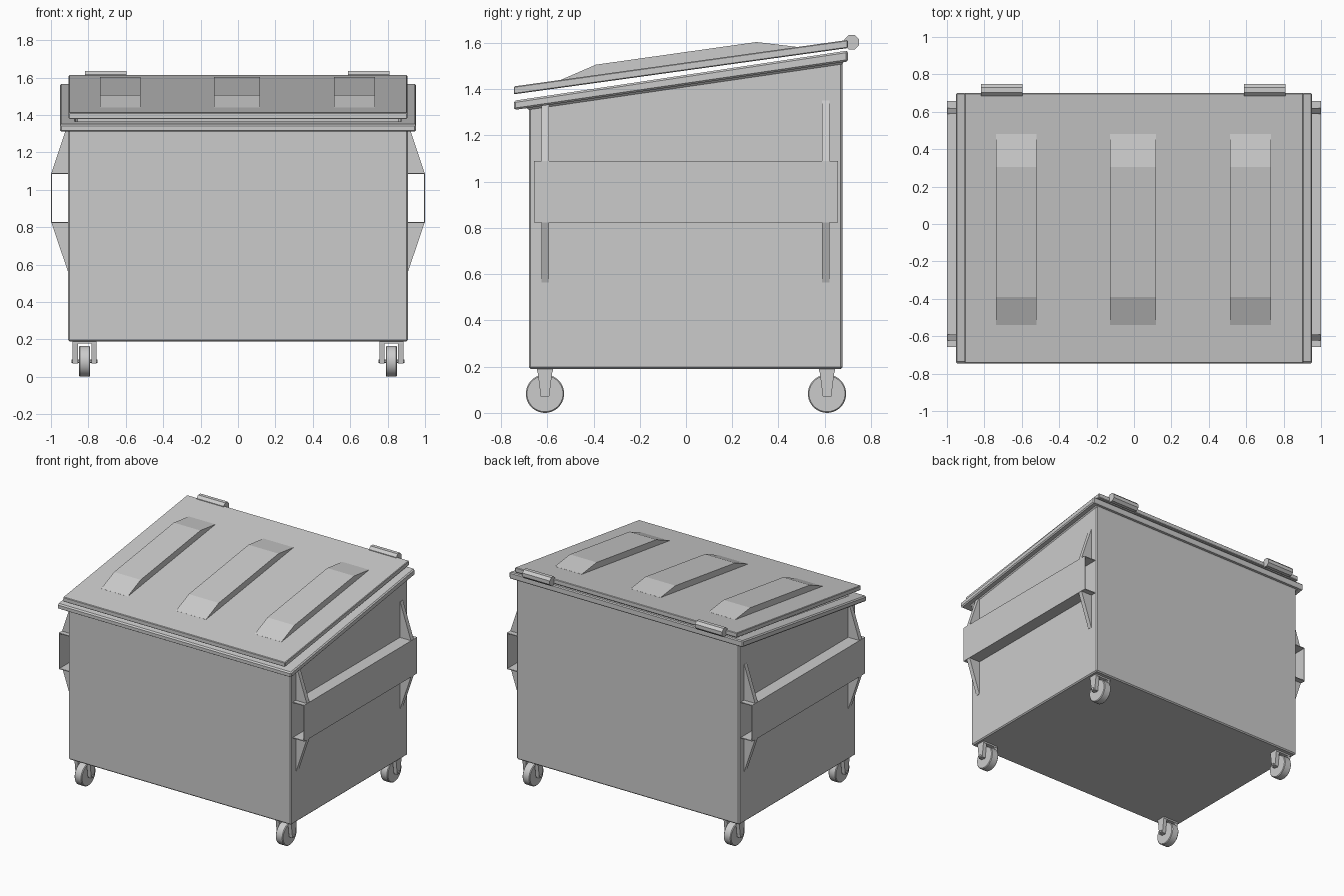
import bpy, bmesh, math

if "Cube" in bpy.data.objects:
    bpy.data.objects.remove(bpy.data.objects["Cube"])


def finish(name, bm, bevel=0.0):
    bmesh.ops.recalc_face_normals(bm, faces=bm.faces)
    mesh = bpy.data.meshes.new(name)
    bm.to_mesh(mesh)
    bm.free()
    ob = bpy.data.objects.new(name, mesh)
    bpy.context.collection.objects.link(ob)
    if bevel:
        mod = ob.modifiers.new("bevel", "BEVEL")
        mod.width = bevel
        mod.segments = 1
        mod.limit_method = "ANGLE"
    return ob


def prism(name, pts, axis, a, b, bevel=0.0):
    """Extrude a profile along x (points are y,z) or along y (points are x,z)."""
    bm = bmesh.new()
    place = (lambda p, t: (t, p[0], p[1])) if axis == "x" else (lambda p, t: (p[0], t, p[1]))
    ra = [bm.verts.new(place(p, a)) for p in pts]
    rb = [bm.verts.new(place(p, b)) for p in pts]
    bm.faces.new(ra)
    bm.faces.new(rb)
    n = len(pts)
    for i in range(n):
        j = (i + 1) % n
        bm.faces.new((ra[i], ra[j], rb[j], rb[i]))
    return finish(name, bm, bevel)


def loft(name, loops, bevel):
    """Join rectangular loops (half width, y0, y1, z front, z back), capped at both ends."""
    bm = bmesh.new()
    rings = []
    for hx, y0, y1, zf, zb in loops:
        rings.append([bm.verts.new(c) for c in
                      ((-hx, y0, zf), (hx, y0, zf), (hx, y1, zb), (-hx, y1, zb))])
    for r, s in zip(rings, rings[1:]):
        for i in range(4):
            j = (i + 1) % 4
            bm.faces.new((r[i], r[j], s[j], s[i]))
    bm.faces.new(rings[0])
    bm.faces.new(rings[-1])
    return finish(name, bm, bevel)


def cylinder(name, x0, x1, y, z, r, sides, bevel=0.0):
    pts = [(y + r * math.cos(2 * math.pi * (i + 0.5) / sides),
            z + r * math.sin(2 * math.pi * (i + 0.5) / sides)) for i in range(sides)]
    return prism(name, pts, "x", x0, x1, bevel)


def slope(y, front, back):
    return front + (back - front) * (y + 0.745) / 1.445


# Hollow container with overhanging sloped rim
def under(y): return slope(y, 1.31, 1.52)
def over(y): return slope(y, 1.35, 1.567)

loft("container", [
    (0.908, -0.68, 0.677, 0.19, 0.19),
    (0.908, -0.68, 0.677, under(-0.68), under(0.677)),
    (0.953, -0.745, 0.70, under(-0.745), under(0.70)),
    (0.953, -0.745, 0.70, over(-0.745), over(0.70)),
    (0.865, -0.64, 0.637, over(-0.64), over(0.637)),
    (0.865, -0.64, 0.637, 0.22, 0.22)], 0.008)

# Lid floating just above the rim
loft("lid", [(0.905, -0.745, 0.70, 1.378, 1.578),
             (0.905, -0.745, 0.70, 1.412, 1.613)], 0.004)

# Raised lid ribs
for x0, x1 in ((-0.737, -0.52), (-0.128, 0.117), (0.514, 0.733)):
    prism("lid_rib", [(-0.54, 1.425), (-0.54, 1.441), (-0.39, 1.506), (0.305, 1.604),
                      (0.48, 1.583), (0.48, 1.565)], "x", x0, x1)

# Hinge barrels at the back
for x0, x1 in ((-0.818, -0.597), (0.587, 0.81)):
    cylinder("hinge", x0, x1, 0.717, 1.603, 0.034, 8)

for s in (-1, 1):
    # Open-ended fork sleeve on each side
    sleeve = [(0.9, 0.823), (1.0, 0.823), (1.0, 1.09), (0.9, 1.09),
              (0.9, 1.084), (0.994, 1.084), (0.994, 0.829), (0.9, 0.829)]
    prism("fork_sleeve", [(s * x, z) for x, z in sleeve], "y", -0.658, 0.658)
    for y in (-0.608, 0.605):
        # Gussets above and below the sleeve
        prism("upper_gusset", [(s * 0.9, 1.088), (s * 0.998, 1.088), (s * 0.91, 1.352),
                               (s * 0.9, 1.352)], "y", y - 0.016, y + 0.016)
        prism("lower_gusset", [(s * 0.9, 0.825), (s * 0.998, 0.825), (s * 0.91, 0.565),
                               (s * 0.9, 0.565)], "y", y - 0.016, y + 0.016)

    # Casters
    for y in (-0.61, 0.61):
        cx = s * 0.82
        wheel = cylinder("caster_wheel", cx - 0.03, cx + 0.03, y, 0.083, 0.083, 32, 0.005)
        cylinder("caster_axle", cx - 0.07, cx + 0.07, y, 0.083, 0.011, 8)
        for d in (-0.05, 0.05):
            prism("caster_fork", [(y - 0.034, 0.195), (y + 0.034, 0.195),
                                  (y + 0.018, 0.07), (y - 0.018, 0.07)],
                  "x", cx + d - 0.014, cx + d + 0.014)
        prism("caster_plate", [(y - 0.034, 0.195), (y + 0.034, 0.195),
                               (y + 0.034, 0.178), (y - 0.034, 0.178)],
              "x", cx - 0.064, cx + 0.064)
        bpy.ops.object.select_all(action="DESELECT")
        wheel.select_set(True)
        bpy.context.view_layer.objects.active = wheel
        bpy.ops.object.shade_smooth_by_angle()
